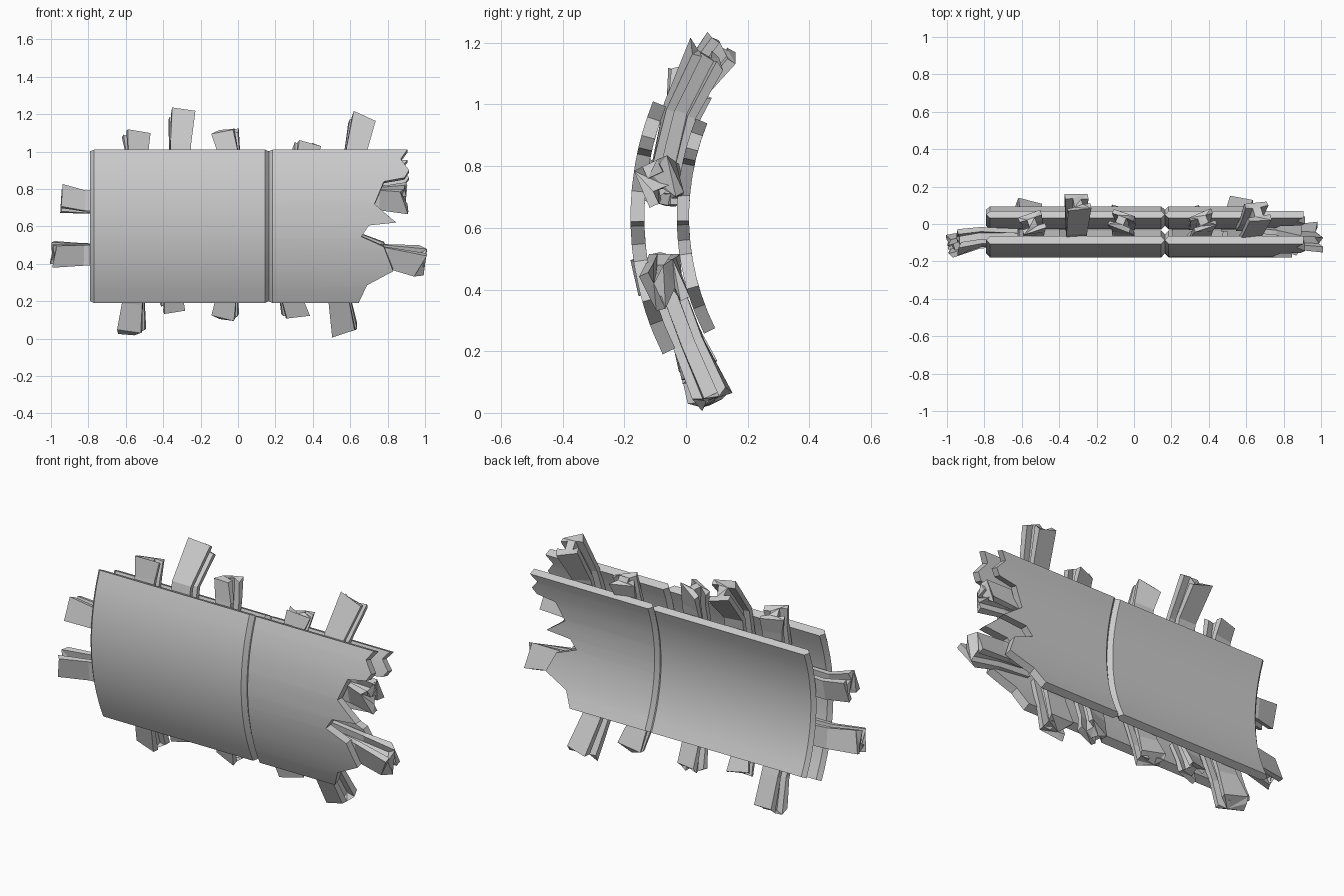
import bpy, bmesh, math, random
from mathutils import Vector, Matrix

cube = bpy.data.objects.get("Cube")
if cube:
    bpy.data.objects.remove(cube, do_unlink=True)

random.seed(4)
steel = bpy.data.materials.new("hull_grey")
steel.use_nodes = True
GREY = (0.6, 0.6, 0.6, 1)
steel.diffuse_color = GREY
steel.node_tree.nodes["Principled BSDF"].inputs["Base Color"].default_value = GREY

CENTRE_Y, CENTRE_Z = 0.82, 0.635
BEVEL, SEAM, LEFT = 0.02, 0.165, -0.79
Z_TOP, Z_BOTTOM = 1.01, 0.19

# Torn edge as (x, z) from top to bottom
TORN = [(.905, 1.01), (.87, .96), (.915, .90), (.89, .86), (.78, .84), (.73, .72),
        (.845, .62), (.70, .605), (.66, .545), (.78, .49), (.83, .36), (.69, .285), (.645, .19)]


def finish(name, bm, smooth):
    bmesh.ops.recalc_face_normals(bm, faces=bm.faces)
    mesh = bpy.data.meshes.new(name)
    bm.to_mesh(mesh)
    bm.free()
    mesh.materials.append(steel)
    obj = bpy.data.objects.new(name, mesh)
    bpy.context.collection.objects.link(obj)
    if smooth:
        bpy.ops.object.select_all(action='DESELECT')
        obj.select_set(True)
        bpy.context.view_layer.objects.active = obj
        bpy.ops.object.shade_smooth_by_angle(angle=math.radians(25))
    return obj


def loft(bm, rings):
    """Skin a list of equal closed rings and cap both ends."""
    rows = [[bm.verts.new(p) for p in ring] for ring in rings]
    n = len(rows[0])
    for a, b in zip(rows, rows[1:]):
        for i in range(n):
            j = (i + 1) % n
            bm.faces.new((a[i], a[j], b[j], b[i]))
    caps = [bm.faces.new(rows[0]), bm.faces.new(rows[-1])]
    bmesh.ops.triangulate(bm, faces=caps)


def torn_x(z):
    for (xa, za), (xb, zb) in zip(TORN, TORN[1:]):
        if zb <= z <= za:
            return xa + (xb - xa) * (za - z) / (za - zb)
    return TORN[-1][0]


def panel(name, outer, inner, torn):
    """Curved plate: straight ends come to a ridge, the torn end is ragged."""
    heights = {round(Z_BOTTOM + (Z_TOP - Z_BOTTOM) * i / 12, 4) for i in range(13)}
    if torn:
        heights |= {z for x, z in TORN}
    rings = []
    for z in sorted(heights):
        angle = math.asin(z - CENTRE_Z)
        left = SEAM if torn else LEFT
        right = torn_x(z) if torn else SEAM
        cut = 0 if torn else BEVEL
        mid = (outer + inner) / 2
        section = [(left + BEVEL, outer), (left, mid), (left + BEVEL, inner),
                   (right - cut, inner), (right, mid), (right - cut, outer)]
        rings.append([(x, CENTRE_Y - r * math.cos(angle), CENTRE_Z + r * math.sin(angle))
                      for x, r in section])
    bm = bmesh.new()
    loft(bm, rings)
    finish(name, bm, True)


for side, outer, inner in (("front", 1.0, 0.955), ("rear", 0.85, 0.81)):
    panel(side + "_plate_whole", outer, inner, False)
    panel(side + "_plate_torn", outer, inner, True)


def girder(name, path, width=0.12, depth=0.1, roll=0, tear=0.025, flare=1.15):
    """Broken I-beam swept along a bent path, ragged at its free end."""
    w, d = width / 2, depth / 2
    web, lip = w * 0.35, d * 0.45
    quarter = [(w, d), (w, lip), (web, lip)]
    section = (quarter + [(x, -y) for x, y in reversed(quarter)]
               + [(-x, -y) for x, y in quarter] + [(-x, y) for x, y in reversed(quarter)])
    pts = [Vector(p) for p in path]
    rings = []
    for i, p in enumerate(pts):
        t = (pts[min(i + 1, len(pts) - 1)] - pts[max(i - 1, 0)]).normalized()
        u = Vector((0, 1, 0)).cross(t).normalized()
        v = t.cross(u)
        turn = Matrix.Rotation(math.radians(roll) * i / 2, 3, t)
        last = i == len(pts) - 1
        ring = []
        for a, b in section:
            size = flare if last else 1
            q = p + turn @ (u * a * size + v * b * size)
            if last:
                q += t * random.uniform(-tear, tear * 0.4)
            ring.append(q)
        rings.append(ring)
    bm = bmesh.new()
    loft(bm, rings)
    finish(name, bm, False)


# Girders rising from the top edge
girder("top_girder_1", [(-.54, -.05, .8), (-.54, -.01, 1.0), (-.545, .01, 1.1)], .11, .09, 20)
girder("top_girder_2", [(-.31, -.06, .76), (-.31, -.01, 1.02), (-.30, .12, 1.19)], .11, .1, 8)
girder("top_girder_3", [(-.05, -.05, .8), (-.05, -.01, 1.0), (-.07, .02, 1.11)], .11, .08, -20)
girder("top_girder_4", [(.35, -.05, .8), (.36, -.01, .95), (.37, .02, 1.04)], .11, .08, 20)
girder("top_girder_5", [(.60, -.06, .8), (.625, -.02, .98), (.665, .07, 1.17)], .11, .1, 8)

# Girders hanging from the bottom edge
girder("bottom_girder_1", [(-.56, -.06, .4), (-.56, .02, .2), (-.57, .08, .03)], .11, .09, 15, .03, 1.2)
girder("bottom_girder_2", [(-.35, -.05, .36), (-.35, .0, .24), (-.35, .03, .16)], .10, .08, -15)
girder("bottom_girder_3", [(-.06, -.05, .38), (-.06, .01, .22), (-.07, .05, .11)], .11, .08, 15)
girder("bottom_girder_4", [(.26, -.05, .38), (.28, .01, .23), (.31, .05, .12)], .11, .08, -15)
girder("bottom_girder_5", [(.52, -.06, .4), (.54, .01, .22), (.57, .09, .045)], .11, .1, 10)

# Girders sticking out of the left and right ends
girder("right_girder_upper", [(-.62, -.07, .73), (-.82, -.07, .73), (-.95, -.10, .75)], .11, .09, 20)
girder("right_girder_lower", [(-.62, -.07, .45), (-.83, -.08, .45), (-.99, -.12, .45)], .11, .09, -15, .03, 1.1)
girder("left_girder_upper", [(.62, -.07, .75), (.76, -.07, .75), (.90, -.09, .75)], .11, .1, 25, .04, 1.2)
girder("left_girder_lower", [(.60, -.07, .46), (.80, -.07, .44), (.99, -.07, .41)], .11, .1, 25, .04, 1.2)
